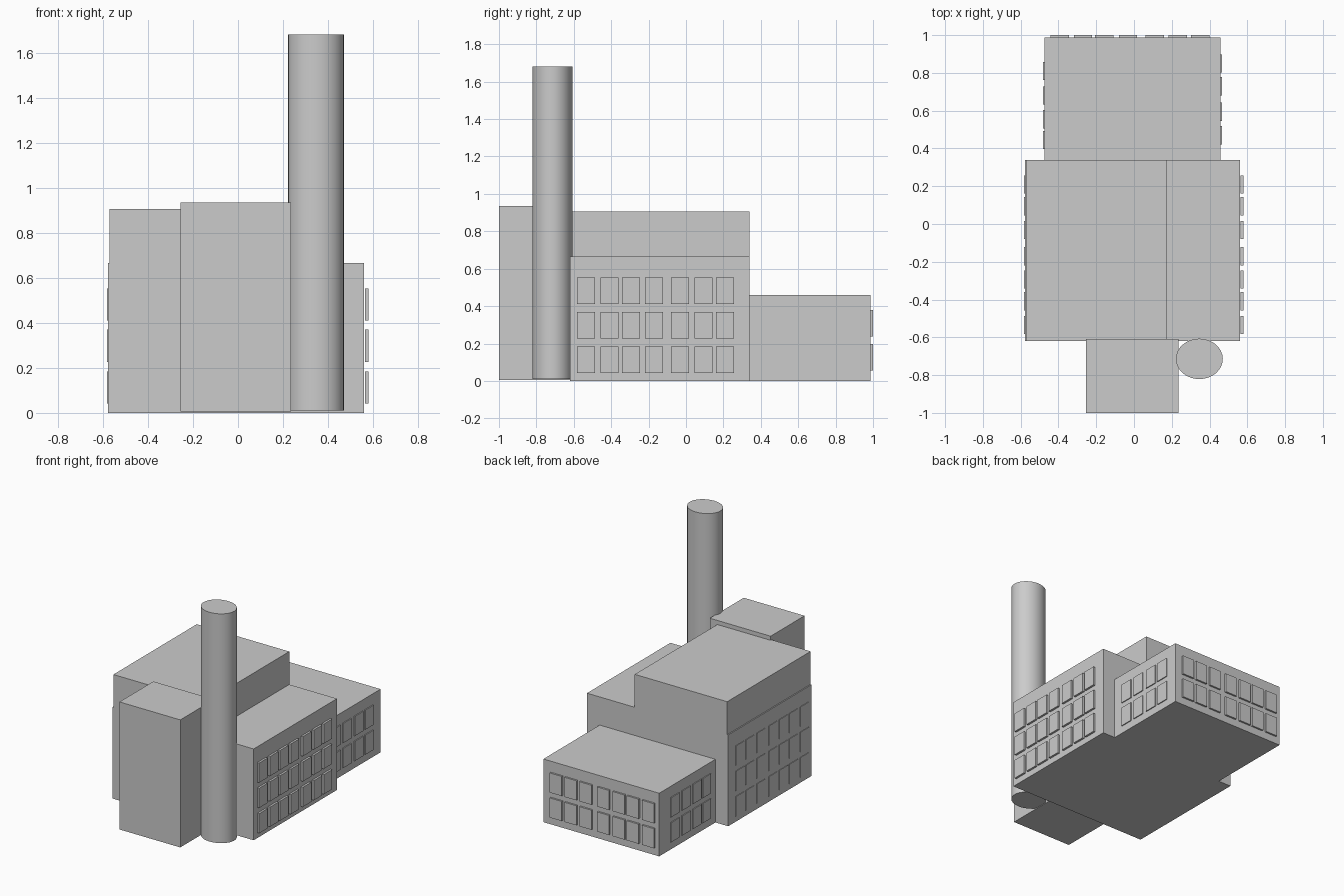
import bpy
import bmesh
from mathutils import Matrix, Vector

if "Cube" in bpy.data.objects:
    bpy.data.objects.remove(bpy.data.objects["Cube"])


def boxes(name, spans):
    """One object made of boxes, each given as (x0, x1, y0, y1, z0, z1)."""
    bm = bmesh.new()
    for x0, x1, y0, y1, z0, z1 in spans:
        centre = Vector(((x0 + x1) / 2, (y0 + y1) / 2, (z0 + z1) / 2))
        size = Vector((x1 - x0, y1 - y0, z1 - z0))
        bmesh.ops.create_cube(bm, size=1, matrix=Matrix.Translation(centre) @ Matrix.Diagonal(size.to_4d()))
    mesh = bpy.data.meshes.new(name)
    bm.to_mesh(mesh)
    bm.free()
    obj = bpy.data.objects.new(name, mesh)
    bpy.context.collection.objects.link(obj)
    return obj


def windows(name, axis, depth, centres, rows, width=0.097, height=0.143):
    """Grid of window panels on a wall facing along x or y."""
    spans = []
    for c in centres:
        for z in rows:
            side = (c - width / 2, c + width / 2)
            plan = depth + side if axis == 'x' else side + depth
            spans.append(plan + (z - height / 2, z + height / 2))
    return boxes(name, spans)


# Building masses
boxes("main_hall", [(-0.578, 0.56, -0.62, 0.34, 0.0, 0.665)])
boxes("upper_hall", [(-0.57, 0.175, -0.62, 0.34, 0.66, 0.905)])
boxes("rear_wing", [(-0.475, 0.458, 0.335, 0.987, 0.0, 0.46)])
boxes("front_tower", [(-0.255, 0.235, -1.0, -0.61, 0.006, 0.935)])

# Chimney, slightly oval in plan
bpy.ops.mesh.primitive_cylinder_add(vertices=32, radius=1, depth=1.67, location=(0.346, -0.714, 0.845))
chimney = bpy.context.object
chimney.name = "chimney"
chimney.scale = (0.124, 0.107, 1)
bpy.ops.object.transform_apply(location=False, rotation=False, scale=True)
bpy.ops.object.shade_smooth_by_angle()

# Windows of the main hall
hall_cols = [-0.535, -0.409, -0.294, -0.171, -0.032, 0.094, 0.209]
hall_rows = [0.113, 0.298, 0.482]
windows("hall_windows_right", 'x', (0.564, 0.579), hall_cols, hall_rows)
windows("hall_windows_left", 'x', (-0.582, -0.567), hall_cols, hall_rows)

# Windows of the rear wing
wing_rows = [0.126, 0.308]
windows("wing_windows_back", 'y', (0.984, 1.0),
        [-0.393, -0.27, -0.157, -0.032, 0.11, 0.232, 0.35], wing_rows)
windows("wing_windows_right", 'x', (0.45, 0.465), [0.47, 0.595, 0.73, 0.85], wing_rows)
windows("wing_windows_left", 'x', (-0.481, -0.466), [0.445, 0.555, 0.68, 0.81], wing_rows)
